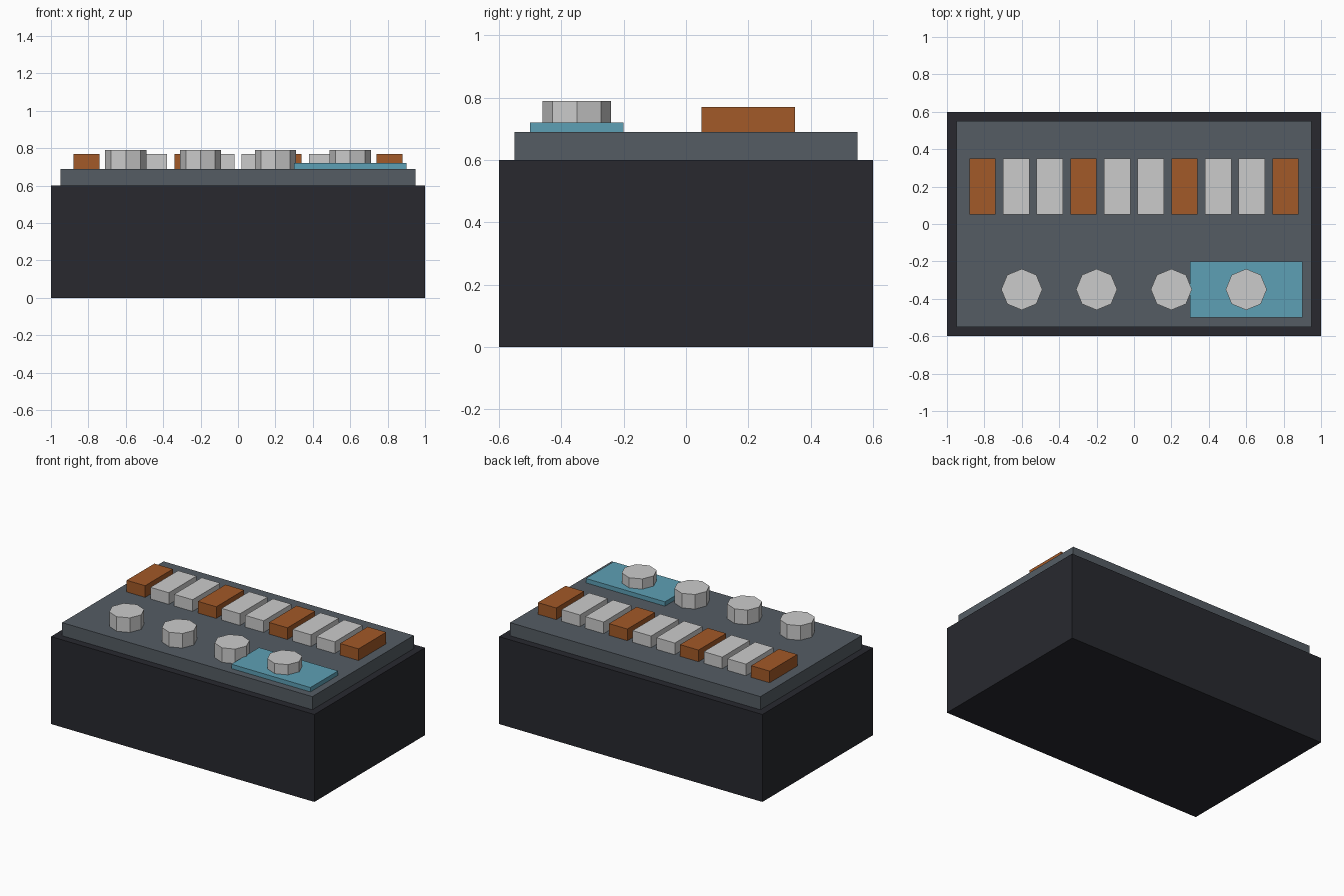
import bpy

if "Cube" in bpy.data.objects:
    bpy.data.objects.remove(bpy.data.objects["Cube"])


def material(name, rgb):
    m = bpy.data.materials.new(name)
    m.diffuse_color = (*rgb, 1)
    m.use_nodes = True
    m.node_tree.nodes["Principled BSDF"].inputs["Base Color"].default_value = m.diffuse_color
    return m


def finish(name, mat):
    ob = bpy.context.object
    ob.name = name
    if mat:
        ob.data.materials.append(mat)
    return ob


def box(name, x, y, z, mat=None):
    """Box from (min, max) ranges on each axis."""
    bpy.ops.mesh.primitive_cube_add(size=1, location=[(a + b) / 2 for a, b in (x, y, z)])
    bpy.context.object.scale = [b - a for a, b in (x, y, z)]
    bpy.ops.object.transform_apply(location=False, rotation=False, scale=True)
    return finish(name, mat)


dark = material("dark_casing", (0.021, 0.022, 0.028))
slate = material("slate_panel", (0.09, 0.108, 0.127))
orange = material("orange_key", (0.36, 0.10, 0.021))
teal = material("teal_screen", (0.11, 0.35, 0.46))

# Casing and raised top panel
box("casing", (-1, 1), (-0.6, 0.6), (0, 0.6), dark)
box("top_panel", (-0.95, 0.95), (-0.55, 0.55), (0.6, 0.69), slate)

# Row of keys, every third one orange
for i in range(10):
    x = -0.81 + 0.18 * i
    box(f"key_{i + 1}", (x - 0.07, x + 0.07), (0.05, 0.35), (0.69, 0.77),
        orange if i % 3 == 0 else None)

# Display plate
box("screen", (0.3, 0.9), (-0.5, -0.2), (0.69, 0.72), teal)

# Eight-sided knobs, corners on the axes
for i in range(4):
    bpy.ops.mesh.primitive_cylinder_add(vertices=8, radius=0.11, depth=0.10,
                                        location=(-0.6 + 0.4 * i, -0.35, 0.74))
    finish(f"knob_{i + 1}", None)
